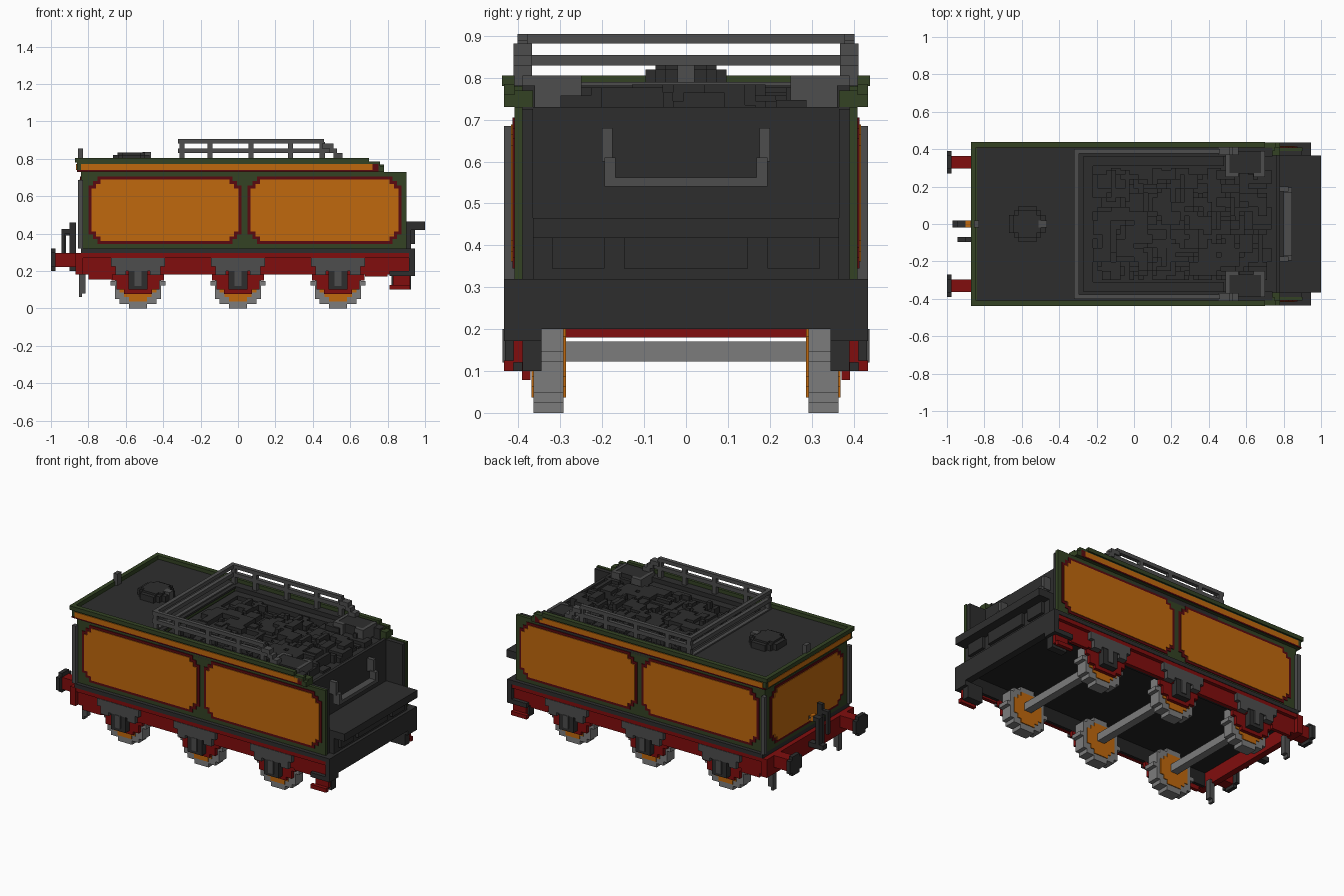
import bpy
import bmesh
import math
import random

random.seed(7)
start_cube = bpy.data.objects.get("Cube")
if start_cube:
    bpy.data.objects.remove(start_cube, do_unlink=True)


def material(name, red, green, blue):
    mat = bpy.data.materials.new(name)
    mat.use_nodes = True
    colour = (red, green, blue, 1)
    mat.diffuse_color = colour
    shader = mat.node_tree.nodes["Principled BSDF"]
    shader.inputs["Base Color"].default_value = colour
    shader.inputs["Roughness"].default_value = 0.8
    return mat


orange = material("orange paint", .53, .14, .004)
red = material("frame red", .22, .004, .004)
maroon = material("lining maroon", .1, .003, .005)
green = material("dark green", .033, .055, .017)
dark = material("dark grey", .027, .027, .027)
black = material("soot black", .017, .017, .017)
grey = material("mid grey", .075, .075, .075)
steel = material("light steel", .2, .2, .2)

UNIT = .0245            # size of one block
SIDE = .41              # half width of the tank
EDGE = .435             # half width of the running plate
TAIL, WALL, WING = -.84, .78, .9
AXLES = (-.535, 0, .535)
AXLE_Z = .135


def finish(name, bm, mat):
    bmesh.ops.recalc_face_normals(bm, faces=bm.faces)
    mesh = bpy.data.meshes.new(name)
    bm.to_mesh(mesh)
    bm.free()
    mesh.materials.append(mat)
    obj = bpy.data.objects.new(name, mesh)
    bpy.context.scene.collection.objects.link(obj)
    return obj


def add_box(bm, x, y, z):
    corners = bmesh.ops.create_cube(bm, size=1)["verts"]
    for v in corners:
        for axis, span in enumerate((x, y, z)):
            v.co[axis] = (span[0] + span[1]) / 2 + v.co[axis] * (span[1] - span[0])


def boxes(name, mat, *blocks, both=False):
    """Blocks given as x, y and z spans; both also adds them at the other side."""
    bm = bmesh.new()
    for x, y, z in blocks:
        add_box(bm, x, y, z)
        if both:
            add_box(bm, x, (-y[1], -y[0]), z)
    return finish(name, bm, mat)


def prism(name, mat, points, axis, low, high):
    """Extrude an outline along an axis; the outline uses the other two axes."""
    bm = bmesh.new()
    place = {"x": lambda p: (low, *p), "y": lambda p: (p[0], low, p[1]),
             "z": lambda p: (*p, low)}[axis]
    face = bm.faces.new([bm.verts.new(place(p)) for p in points])
    moved = bmesh.ops.extrude_face_region(bm, geom=[face])["geom"]
    for v in moved:
        if isinstance(v, bmesh.types.BMVert):
            v.co["xyz".index(axis)] = high
    return finish(name, bm, mat)


def stepped_disc(a, b, radius):
    """Outline of a disc made of square blocks."""
    count = round(2 * radius / UNIT)
    step = 2 * radius / count
    right = []
    for i in range(count):
        h = -radius + i * step
        mid = h + step / 2
        half = max(step, round(math.sqrt(radius ** 2 - mid ** 2) / step) * step)
        right += [(half, h), (half, h + step)]
    ring = right + [(-p, q) for p, q in reversed(right)]
    clean = [p for i, p in enumerate(ring) if p != ring[i - 1]]
    return [(a + p, b + q) for p, q in clean]


def stepped_panel(a, b, c, d):
    """Rectangle outline with two stair steps cut from each corner."""
    s = UNIT
    mid_a, mid_c = (a + b) / 2, (c + d) / 2
    ha, hc = (b - a) / 2, (d - c) / 2
    q = [(ha, hc - 2 * s), (ha - s, hc - 2 * s), (ha - s, hc - s),
         (ha - 2 * s, hc - s), (ha - 2 * s, hc)]
    half = q + [(-p, r) for p, r in reversed(q)]
    return [(mid_a + p, mid_c + r) for p, r in half + [(-p, -r) for p, r in half]]


def lined_panel(name, axis, a, b, face, out):
    low, high, line = .345, .705, .016
    prism(name + "_lining", maroon, stepped_panel(a, b, low, high), axis, face, face + out * .004)
    prism(name + "_fill", orange, stepped_panel(a + line, b - line, low + line, high - line),
          axis, face, face + out * .008)


# Tank body, deck around the coal space and side wings
across = (-SIDE, SIDE)
boxes("tank_body", green, ((TAIL, WALL - .02), across, (.32, .69)))
boxes("end_wall", dark, ((WALL - .02, WALL), (-.39, .39), (.32, .73)))
boxes("tank_back_top", green, ((TAIL, -.28), across, (.69, .77)))
boxes("tank_side_top", green, ((-.28, WALL), (.365, SIDE), (.69, .77)), both=True)
boxes("wing", green, ((WALL - .02, WING), (.39, SIDE), (.32, .73)), both=True)
boxes("wing_inside", dark, ((WALL, WING - .005), (.365, .39), (.32, .725)), both=True)
boxes("deck", dark, ((TAIL, -.27), across, (.77, .782)))
boxes("deck_side", dark, ((-.27, .74), (.36, SIDE), (.7, .782)), both=True)

# Side and back panels
for s in (-1, 1):
    lined_panel("side_panel_rear", "y", -.8, .02, s * SIDE, s)
    lined_panel("side_panel_fore", "y", .052, .875, s * SIDE, s)
lined_panel("back_panel", "x", -.365, .365, TAIL, -1)

# Flared rim with painted band
boxes("flare", green, ((TAIL - .02, .75), (SIDE - .02, EDGE - .004), (.73, .78)), both=True)
boxes("flare_back", green, ((TAIL - .02, TAIL + .02), (-EDGE + .004, EDGE - .004), (.73, .78)))
boxes("flare_band", orange, ((TAIL, .72), (EDGE - .005, EDGE), (.74, .772)), both=True)
boxes("flare_band_tip", maroon, ((.72, .75), (EDGE - .005, EDGE), (.735, .772)),
      ((TAIL - .02, .75), (EDGE - .005, EDGE), (.732, .74)), both=True)
boxes("flare_band_back", orange, ((TAIL - .025, TAIL - .02), across, (.74, .772)))
boxes("rim", green, ((TAIL - .032, .7), (SIDE, EDGE + .004), (.78, .805)),
      ((.7, .76), (SIDE, EDGE), (.755, .785)),
      ((.74, WALL), (SIDE - .02, EDGE), (.73, .76)), both=True)
boxes("rim_back", green, ((TAIL - .032, TAIL - .005), (-EDGE, EDGE), (.78, .805)))

# Coal space: floor, stepped edge and lumps
boxes("coal_floor", dark, ((-.27, WALL), (-.365, .365), (.69, .715)))
boxes("coal_step", dark, ((-.27, -.22), (-.36, .36), (.7, .755)))
boxes("coal_step_side", dark, ((-.25, .48), (.31, .36), (.7, .755)), both=True)
bm = bmesh.new()
for i in range(330):
    x = -.22 + UNIT * random.randrange(37)
    y = -.3 + UNIT * random.randrange(23)
    w, d = (UNIT * random.randint(1, 4) for k in range(2))
    top = .728 + random.choice((0, .4, .8, 1.2, 2)) * UNIT
    top += .3 * UNIT * (abs(y) < .15)
    add_box(bm, (x, min(x + w, .74)), (y, min(y + d, .3)), (.7, top))
finish("coal_lumps", bm, dark)

# Tool boxes beside the coal
boxes("tool_box", dark, ((.51, .68), (.27, .39), (.7, .803)), both=True)
boxes("tool_box_edging", grey, ((.49, .51), (.25, .39), (.7, .805)),
      ((.68, .7), (.25, .39), (.73, .805)),
      ((.49, .56), (.25, .272), (.73, .805)),
      ((.64, .7), (.25, .272), (.73, .805)), both=True)

# Coal rails
rail = (.368, .412)
thin = (.378, .402)
boxes("coal_rail", grey, ((-.32, .46), thin, (.882, .905)),
      ((-.32, .5), thin, (.83, .855)), ((.45, .51), rail, (.855, .882)),
      ((.49, .53), rail, (.83, .855)), ((.51, .56), rail, (.78, .83)), both=True)
boxes("rail_post", grey, *[((x - .014, x + .014), thin, (.775, .89))
                           for x in (-.3, -.15, .07, .28, .45)], both=True)
boxes("rail_cross", grey, *[((-.32, -.295), (-.4, .4), z) for z in ((.882, .905), (.83, .855))])
boxes("rail_foot", grey, ((-.32, -.295), (-.4, .4), (.77, .79)))

# Water filler and lamp iron
prism("filler_lid", dark, stepped_disc(-.57, 0, .097), "z", .78, .82)
prism("filler_cap", dark, stepped_disc(-.57, 0, .073), "z", .82, .832)
boxes("filler_hinge", grey, ((-.51, -.465), (-.02, .02), (.78, .835)))
boxes("lamp_iron", grey, ((-.855, -.83), (-.02, .02), (.77, .855)))

# Corner handrails
boxes("corner_handrail", grey, ((-.855, -.83), (SIDE, EDGE), (.32, .685)), both=True)

# Fire-hole end: handle, shelf and lockers
boxes("end_handle", grey, ((.8, .845), (-.19, .19), (.54, .562)))
boxes("end_handle_arm", grey, ((.8, .845), (.168, .195), (.54, .61)),
      ((WALL, .825), (.175, .2), (.6, .68)), both=True)
boxes("shelf", dark, ((WALL, 1), (-.365, .365), (.418, .465)))
boxes("shelf_support", dark, ((WALL, .925), (-.365, .365), (.32, .418)))
boxes("locker", dark, ((.9, .945), (-.148, .148), (.345, .418)))
boxes("locker_small", dark, ((.9, .945), (.195, .32), (.345, .418)), both=True)

# Running plate, valance and underframe
boxes("running_plate", dark, ((TAIL, .945), (-EDGE, EDGE), (.295, .32)))
boxes("underframe_floor", black, ((TAIL, .94), (-.39, .39), (.268, .295)))
boxes("valance", red, ((TAIL, .92), (SIDE - .02, EDGE - .003), (.27, .295)), both=True)
boxes("side_frame", red, ((-.83, .92), (.388, SIDE), (.18, .28)),
      ((-.8, -.67), (.388, SIDE), (.155, .18)), ((.68, .8), (.388, SIDE), (.17, .18)), both=True)
boxes("frame_inside", black, ((-.83, .94), (.37, .388), (.182, .28)), both=True)
boxes("drag_beam", dark, ((.9, .945), (-.37, .37), (.2, .295)))
boxes("drag_beam_end", dark, ((.915, .945), (.345, EDGE), (.172, .295)), both=True)
boxes("buffer_beam", red, ((-.87, -.83), (-EDGE, EDGE), (.18, .295)))

# Cab steps
boxes("step_hanger", red, ((.83, .92), (.39, .412), (.12, .2)), both=True)
boxes("step_tread", red, ((.81, .92), (.412, EDGE), (.1, .125)), both=True)
boxes("step_block", dark, ((.81, .945), (.412, EDGE), (.172, .2)),
      ((.82, .925), (.345, .39), (.1, .2)), both=True)

# Wheels, hornguards, springs and axle boxes
for x in AXLES:
    boxes("axle", steel, ((x - UNIT, x + UNIT), (-.3, .3), (AXLE_Z - .012, AXLE_Z + .035)))
    for s in (-1, 1):
        prism("wheel_tyre", steel, stepped_disc(x, AXLE_Z, AXLE_Z), "y", s * .292, s * .364)
        prism("wheel_centre", orange, stepped_disc(x, AXLE_Z, .098), "y", s * .287, s * .369)
    boxes("hornguard", red, ((x - .14, x + .14), (.371, .392), (.15, .2)),
          ((x - .115, x + .115), (.371, .392), (.1, .15)),
          ((x - .075, x + .075), (.371, .392), (.078, .1)), both=True)
    boxes("leaf_spring", grey, ((x - .145, x + .145), (.4, EDGE), (.225, .27)),
          ((x - .12, x + .12), (.4, EDGE), (.2, .225)),
          ((x - .12, x - .065), (.4, EDGE), (.178, .2)),
          ((x + .065, x + .12), (.4, EDGE), (.178, .2)), both=True)
    boxes("axle_box", dark, ((x - .05, x + .05), (.39, EDGE - .003), (.1, .2)), both=True)
    boxes("axle_box_stem", grey, ((x - .018, x + .018), (.4, EDGE + .003), (.12, .2)), both=True)

# Buffers and guard irons
boxes("buffer_shaft", red, ((-.975, -.86), (.297, .363), (.22, .295)), both=True)
boxes("buffer_head", dark, ((-1, -.975), (.27, .39), (.22, .3)),
      ((-1, -.975), (.295, .365), (.2, .32)), both=True)
boxes("guard_iron", grey, ((-.85, -.815), (.31, .345), (.08, .2)),
      ((-.85, -.835), (.31, .345), (.06, .08)), both=True)

# Coupling hook and brake pipe
boxes("coupling_hook", dark, ((-.97, -.86), (-.02, .02), (.22, .25)),
      ((-.945, -.92), (-.02, .02), (.25, .4)), ((-.945, -.87), (-.02, .02), (.39, .415)))
boxes("brake_pipe", dark, ((-.9, -.865), (-.095, -.07), (.2, .46)),
      ((-.945, -.88), (-.095, -.07), (.4, .425)), ((-.945, -.925), (-.095, -.07), (.28, .41)))
boxes("pipe_valve", orange, ((-.9, -.875), (-.02, .02), (.385, .42)))
